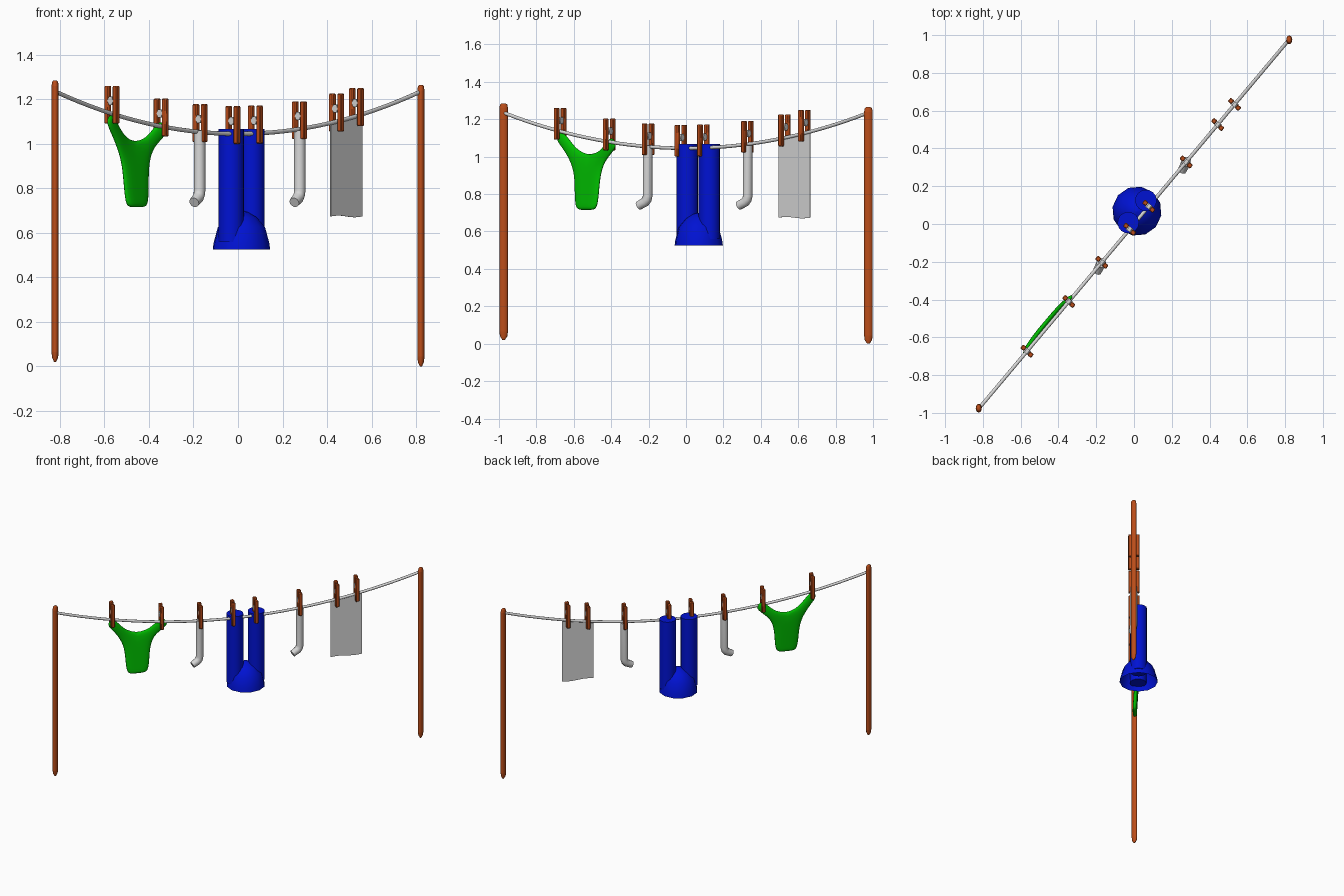
import bpy, bmesh, math
from mathutils import Matrix

cube = bpy.data.objects.get("Cube")
if cube:
    bpy.data.objects.remove(cube)


def material(name, rgb):
    m = bpy.data.materials.new(name)
    m.use_nodes = True
    col = (*rgb, 1)
    m.diffuse_color = col
    m.node_tree.nodes["Principled BSDF"].inputs["Base Color"].default_value = col
    return m


WOOD = material("brown_wood", (0.5, 0.075, 0.01))
GREY = material("light_grey", (0.68, 0.68, 0.68))
BLUE = material("blue_cloth", (0, 0.006, 0.65))
GREEN = material("green_cloth", (0, 0.52, 0))

# Line frame: local x runs along the rope, which crosses the ground diagonally
HALF = 1.274
FRAME = Matrix.Rotation(math.atan2(0.975, 0.82), 4, 'Z')


def rope_z(s):
    return 1.045 + 0.19 * (s / HALF) ** 2


def finish(name, mesh, mat, matrix=FRAME, angle=40):
    mesh.materials.clear()
    mesh.materials.append(mat)
    mesh.shade_smooth()
    mesh.set_sharp_from_angle(angle=math.radians(angle))
    ob = bpy.data.objects.new(name, mesh)
    bpy.context.collection.objects.link(ob)
    ob.matrix_world = matrix
    return ob


def from_bm(name, bm, mat, matrix=FRAME, angle=40):
    bmesh.ops.recalc_face_normals(bm, faces=bm.faces)
    mesh = bpy.data.meshes.new(name)
    bm.to_mesh(mesh)
    bm.free()
    return finish(name, mesh, mat, matrix, angle)


def lathe(name, profile, sides, mat, matrix, caps=True):
    """Rings of (radius, z), joined and optionally closed at the bottom."""
    bm = bmesh.new()
    rings = [[bm.verts.new((r * math.cos(math.tau * i / sides),
                            r * math.sin(math.tau * i / sides), z))
              for i in range(sides)] for r, z in profile]
    for a, b in zip(rings, rings[1:]):
        for i in range(sides):
            j = (i + 1) % sides
            bm.faces.new((a[i], a[j], b[j], b[i]))
    if caps:
        bm.faces.new(rings[0])
    bm.faces.new(rings[-1])
    return from_bm(name, bm, mat, matrix)


def tube(name, points, radius, mat, end=1.0):
    cu = bpy.data.curves.new(name, 'CURVE')
    cu.dimensions = '3D'
    cu.bevel_depth = radius
    cu.bevel_resolution = 4
    cu.use_fill_caps = True
    sp = cu.splines.new('POLY')
    sp.points.add(len(points) - 1)
    for p, co in zip(sp.points, points):
        p.co = (*co, 1)
    sp.points[-1].radius = end
    tmp = bpy.data.objects.new(name + "_path", cu)
    mesh = bpy.data.meshes.new_from_object(tmp)
    bpy.data.objects.remove(tmp)
    return finish(name, mesh, mat)


# Two poles with pointed feet, oval in section
for name, side, base in (("right_pole", -1, 0.02), ("left_pole", 1, 0.0)):
    place = Matrix.Translation((0.822 * side, 0.975 * side, base)) @ Matrix.Diagonal((0.016, 0.023, 1, 1))
    lathe(name, [(0.3, 0), (0.85, 0.02), (1, 0.045), (1, 1.24), (0.85, 1.258), (0.5, 1.265)],
          16, WOOD, place)

# Sagging rope
STEPS = 32
tube("rope", [(s, 0, rope_z(s)) for s in
              (HALF * (2 * i / STEPS - 1) for i in range(STEPS + 1))], 0.0095, GREY)

# Clothes pegs: two prongs and a small diamond-shaped spring each
for n, s in enumerate((-0.88, -0.536, -0.265, -0.036, 0.122, 0.429, 0.688, 0.827), 1):
    place = FRAME @ Matrix.Translation((s, 0, rope_z(s) + 0.04)) @ Matrix.Rotation(math.radians(2), 4, 'Z')
    bm = bmesh.new()
    for side in (-1, 1):
        bmesh.ops.create_cube(bm, size=1, matrix=Matrix.Translation((side * 0.003, side * 0.026, 0))
                              @ Matrix.Diagonal((0.025, 0.025, 0.17, 1)))
    bmesh.ops.bevel(bm, geom=bm.edges[:], offset=0.004, segments=1, affect='EDGES')
    from_bm(f"peg_{n}", bm, WOOD, place)
    bm = bmesh.new()
    bmesh.ops.create_cone(bm, cap_ends=True, segments=6, radius1=0.021, radius2=0.021, depth=0.026,
                          matrix=Matrix.Translation((0, 0, 0.018)) @ Matrix.Diagonal((1, 0.8, 1, 1))
                          @ Matrix.Rotation(math.pi / 2, 4, 'Y'))
    from_bm(f"peg_spring_{n}", bm, GREY, place)

# Socks with the foot bent along the rope
for name, s in (("right_sock", -0.268), ("left_sock", 0.431)):
    tube(name, [(s, 0, 1.06), (s, 0, 0.79), (s - 0.004, -0.001, 0.772),
                (s - 0.016, -0.004, 0.757), (s - 0.054, -0.013, 0.737)], 0.026, GREY, end=0.9)

# Trousers hung by the cuffs: two legs over an open hip section
for name, s, t in (("trouser_leg_right", -0.014, 0.028), ("trouser_leg_left", 0.136, 0.032)):
    lathe(name, [(0.057, 0.56), (0.057, 1.067)], 16, BLUE, FRAME @ Matrix.Translation((s, t, 0)))
lathe("trouser_hips", [(0.131, 0.525), (0.127, 0.555), (0.108, 0.625), (0.07, 0.67), (0.03, 0.693), (0.004, 0.7)],
      12, BLUE, FRAME @ Matrix.Translation((0.062, 0.032, 0)), caps=False)

# Briefs: paired outer and inner edge points of one half, mirrored
PAIRS = [((0.225, 1.08), (0.175, 1.135)), ((0.165, 1.025), (0.12, 1.075)),
         ((0.118, 0.97), (0.07, 1.03)), ((0.094, 0.9), (0, 1.015)),
         ((0.087, 0.82), (0, 0.83)), ((0.08, 0.735), (0, 0.75)), ((0.056, 0.714), (0, 0.714))]
bm = bmesh.new()


def briefs_vert(side, p):
    s, z = side * p[0], p[1]
    bow = 0.022 * (1 - (s / 0.22) ** 2) * min(1, (z - 0.65) / 0.35)
    return bm.verts.new((s - 0.7, bow, z - 0.09 * s * (z > 1)))


for side in (-1, 1):
    rows = [[briefs_vert(side, p) for p in pair] for pair in PAIRS]
    for (a, b), (c, d) in zip(rows, rows[1:]):
        bm.faces.new((a, b, d, c))
bmesh.ops.remove_doubles(bm, verts=bm.verts, dist=0.0005)
briefs = from_bm("briefs", bm, GREEN, angle=180)
solid = briefs.modifiers.new("thickness", 'SOLIDIFY')
solid.thickness = 0.03
solid.offset = 0
rounding = briefs.modifiers.new("rounding", 'SUBSURF')
rounding.levels = rounding.render_levels = 2

# Towel: thin flat sheet following the rope, with a gently waved hem
bm = bmesh.new()
COLS = 8
cols = []
for i in range(COLS + 1):
    f = i / COLS
    s = 0.647 + 0.22 * f
    cols.append([bm.verts.new((s, y, z)) for y in (-0.0025, 0.0025)
                 for z in (rope_z(s) + 0.006, 0.674 + 0.004 * math.sin(f * math.tau))])
for (a, b, c, d), (e, f, g, h) in zip(cols, cols[1:]):
    for quad in ((a, b, f, e), (c, g, h, d), (a, e, g, c), (b, d, h, f)):
        bm.faces.new(quad)
for a, b, c, d in (cols[0], cols[-1]):
    bm.faces.new((a, b, d, c))
from_bm("towel", bm, GREY)
